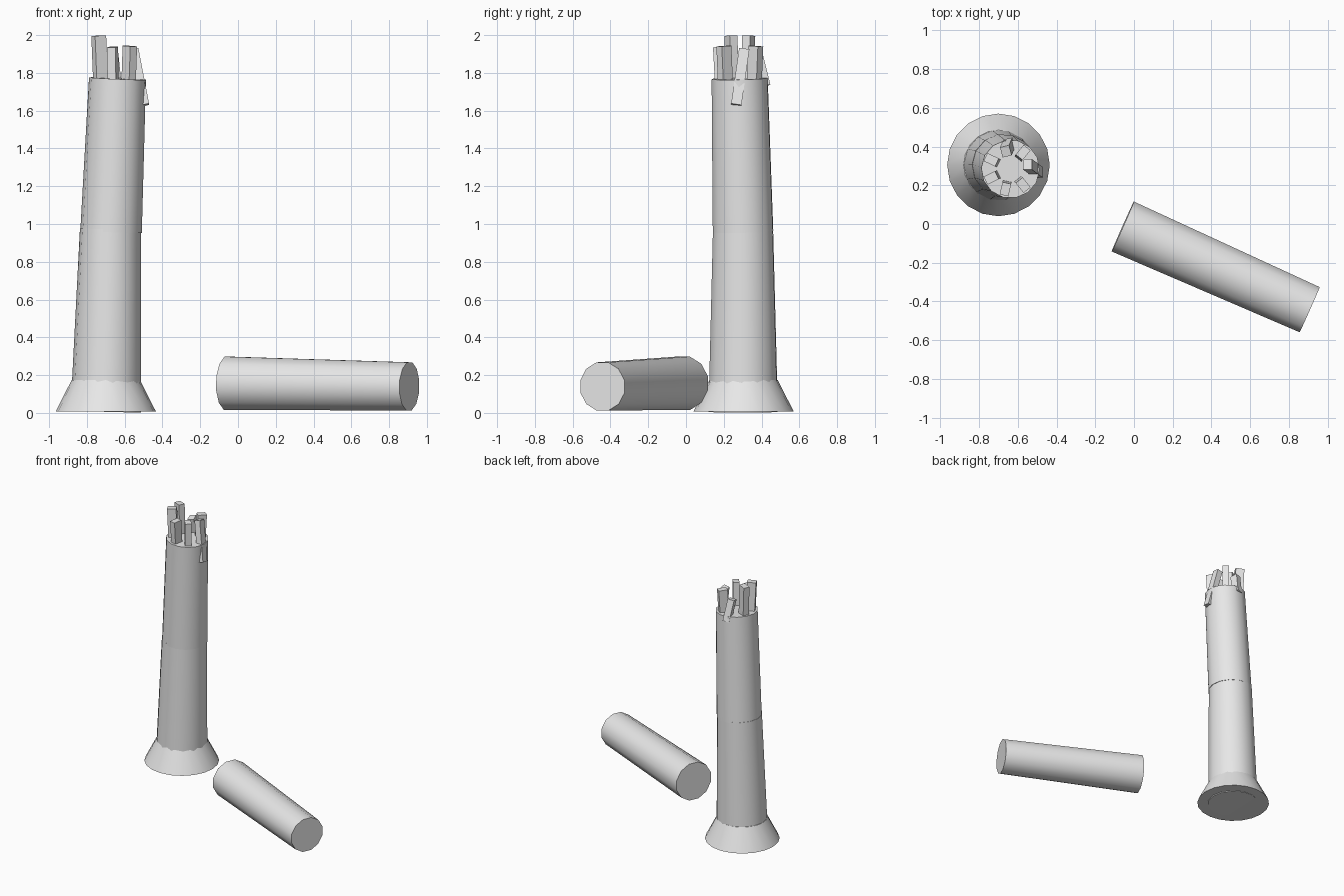
import bpy, bmesh, math
from mathutils import Vector, Matrix

if "Cube" in bpy.data.objects:
    bpy.data.objects.remove(bpy.data.objects["Cube"])

grey = bpy.data.materials.new("plain grey")
grey.diffuse_color = (0.8, 0.8, 0.8, 1)
grey.use_nodes = True
grey.node_tree.nodes["Principled BSDF"].inputs["Base Color"].default_value = grey.diffuse_color


def add_object(name, bm, smooth):
    mesh = bpy.data.meshes.new(name)
    bm.to_mesh(mesh)
    bm.free()
    mesh.materials.append(grey)
    ob = bpy.data.objects.new(name, mesh)
    bpy.context.collection.objects.link(ob)
    if smooth:
        bpy.ops.object.select_all(action='DESELECT')
        ob.select_set(True)
        bpy.context.view_layer.objects.active = ob
        bpy.ops.object.shade_smooth_by_angle(angle=math.radians(40))
    return ob


def tapered(name, a, b, r1, r2, sides, turn=0.0):
    """Capped tapered cylinder running from point a to point b."""
    a, b = Vector(a), Vector(b)
    bm = bmesh.new()
    bmesh.ops.create_cone(bm, cap_ends=True, segments=sides,
                          radius1=r1, radius2=r2, depth=(b - a).length)
    spin = Matrix.Rotation(turn, 4, 'Z')
    aim = (b - a).to_track_quat('Z', 'Y').to_matrix().to_4x4()
    bmesh.ops.transform(bm, verts=bm.verts,
                        matrix=Matrix.Translation((a + b) / 2) @ aim @ spin)
    return add_object(name, bm, True)


def splinter(name, a, b, angle, radial, tangential):
    """Square stick from a to b, its cross-section turned to the given angle."""
    a, b = Vector(a), Vector(b)
    z = (b - a).normalized()
    y = z.cross(Vector((math.cos(angle), math.sin(angle), 0))).normalized()
    x = y.cross(z)
    rot = Matrix((x, y, z)).transposed().to_4x4()
    size = Matrix.Diagonal((radial, tangential, (b - a).length, 1))
    bm = bmesh.new()
    bmesh.ops.create_cube(bm, size=1, matrix=Matrix.Translation((a + b) / 2) @ rot @ size)
    return add_object(name, bm, False)


# Standing broken trunk: root flare, lower and upper sections
tapered("root_flare", (-0.70, 0.305, 0.008), (-0.70, 0.305, 0.175), 0.265, 0.18, 20)
tapered("lower_trunk", (-0.70, 0.303, 0.006), (-0.675, 0.302, 0.972), 0.187, 0.162, 14)
tapered("upper_trunk", (-0.672, 0.302, 0.96), (-0.638, 0.284, 1.77), 0.163, 0.151, 14)

# Upright splinters around the broken top: index -> top height
cx, cy = -0.64, 0.285
for k, top in {1: 1.945, 3: 2.0, 4: 2.0, 5: 1.94, 6: 1.945}.items():
    t = k * math.tau / 7
    c, s = math.cos(t), math.sin(t)
    splinter(f"splinter_{k}", (cx + 0.095 * c, cy + 0.095 * s, 1.70),
             (cx + 0.108 * c, cy + 0.108 * s, top - 0.003), t, 0.065, 0.046)

# Two splinters that lean inward, their feet breaking through the bark
splinter("leaning_splinter_right", (-0.493, 0.266, 1.63), (-0.55, 0.308, 1.925),
         0, 0.045, 0.055)
splinter("leaning_splinter_back", (-0.645, 0.415, 1.73), (-0.662, 0.375, 1.89),
         2 * math.tau / 7, 0.055, 0.048)

# Fallen log
tapered("fallen_log", (-0.058, -0.013, 0.157), (0.907, -0.4425, 0.14),
        0.146, 0.132, 12, math.radians(15))
